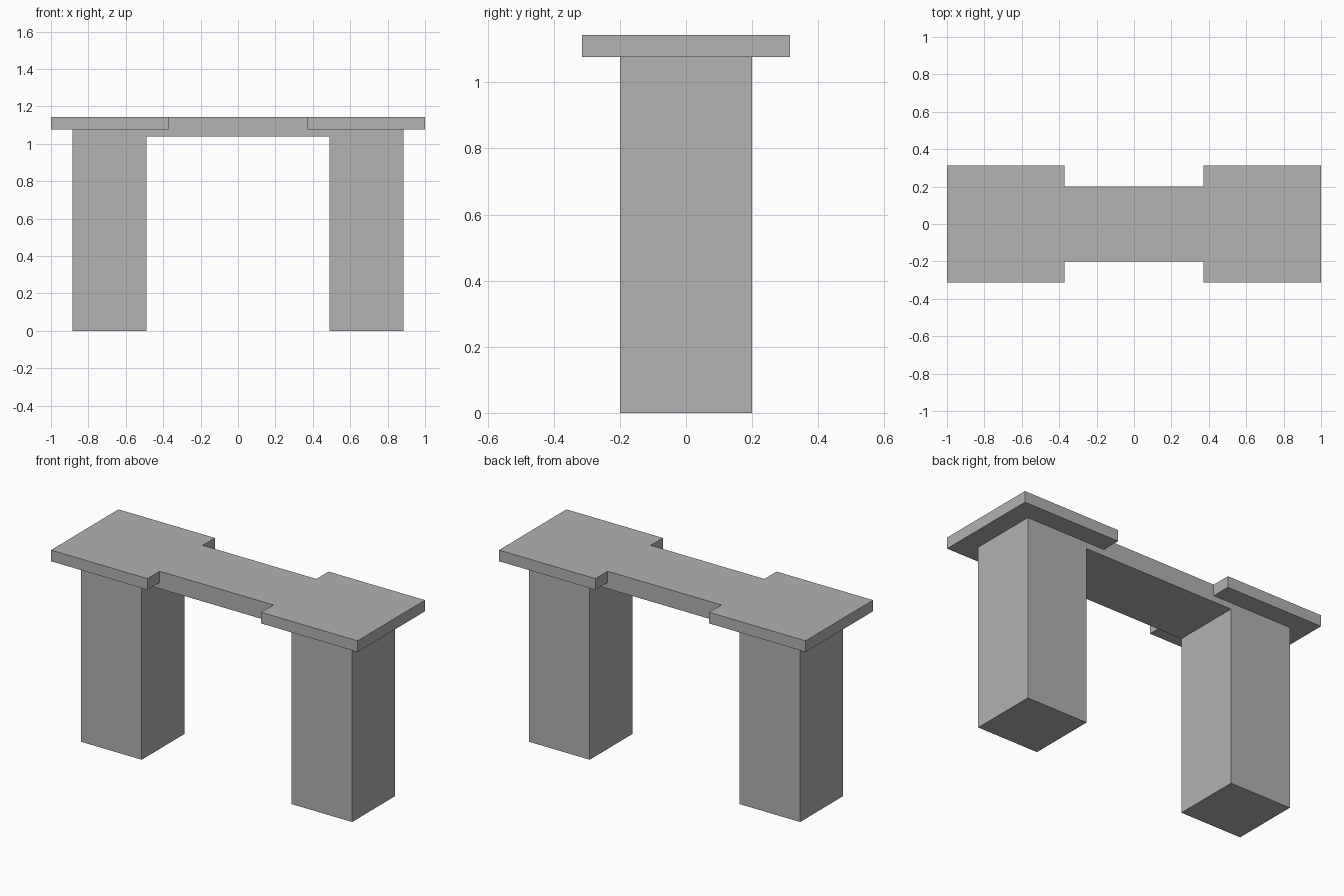
import bpy, bmesh

default = bpy.data.objects.get("Cube")
if default:
    bpy.data.objects.remove(default, do_unlink=True)

TOP, CAP_BASE, BEAM_BASE = 1.143, 1.077, 1.04
CAP_IN, CAP_OUT, CAP_HALF = 0.371, 1.0, 0.314
LEG_IN, LEG_OUT, LEG_HALF = 0.488, 0.885, 0.2

grey = bpy.data.materials.new("plain grey")
grey.use_nodes = True
colour = (0.445, 0.445, 0.445, 1)
grey.diffuse_color = colour
grey.node_tree.nodes["Principled BSDF"].inputs["Base Color"].default_value = colour


def extrude_profile(name, profile, half_depth):
    """Extrude an x-z outline evenly to both sides of y = 0."""
    bm = bmesh.new()
    face = bm.faces.new([bm.verts.new((x, -half_depth, z)) for x, z in profile])
    result = bmesh.ops.extrude_face_region(bm, geom=[face])
    moved = [v for v in result["geom"] if isinstance(v, bmesh.types.BMVert)]
    bmesh.ops.translate(bm, verts=moved, vec=(0, 2 * half_depth, 0))
    bmesh.ops.recalc_face_normals(bm, faces=bm.faces)
    mesh = bpy.data.meshes.new(name)
    bm.to_mesh(mesh)
    bm.free()
    mesh.materials.append(grey)
    obj = bpy.data.objects.new(name, mesh)
    bpy.context.collection.objects.link(obj)
    return obj


# Two legs and the connecting beam, stepped down to receive the caps
half = [(CAP_IN, TOP), (CAP_IN, CAP_BASE), (LEG_OUT, CAP_BASE),
        (LEG_OUT, 0), (LEG_IN, 0), (LEG_IN, BEAM_BASE)]
extrude_profile("legs_and_beam", half + [(-x, z) for x, z in reversed(half)], LEG_HALF)

# Wide flat cap over each leg, flush with the beam top
for side, s in (("left", 1), ("right", -1)):
    extrude_profile(side + "_cap", [(s * CAP_IN, CAP_BASE), (s * CAP_OUT, CAP_BASE),
                                    (s * CAP_OUT, TOP), (s * CAP_IN, TOP)], CAP_HALF)
